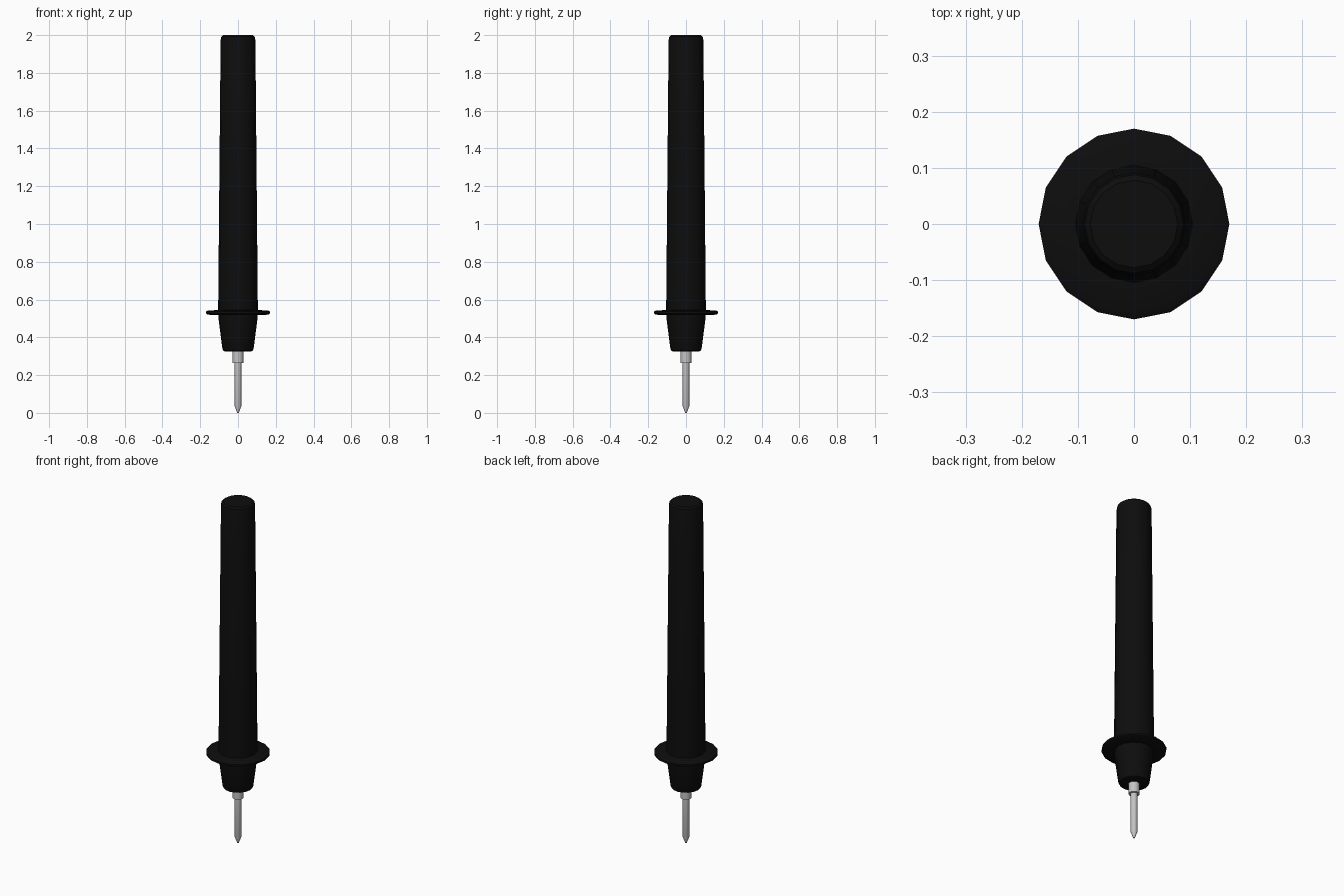
import bpy, bmesh
from math import cos, sin, pi, radians

cube = bpy.data.objects.get("Cube")
if cube:
    bpy.data.objects.remove(cube, do_unlink=True)


def make_material(name, colour):
    mat = bpy.data.materials.new(name)
    mat.use_nodes = True
    mat.diffuse_color = colour
    mat.node_tree.nodes["Principled BSDF"].inputs["Base Color"].default_value = colour
    return mat


def lathe(name, profile, mat, sides=16):
    """Revolve (radius, height) points, bottom to top, about the z axis."""
    bm = bmesh.new()
    rings = []
    for r, z in profile:
        if r == 0:
            rings.append([bm.verts.new((0, 0, z))] * sides)
        else:
            rings.append([bm.verts.new((r * cos(2 * pi * i / sides),
                                        r * sin(2 * pi * i / sides), z))
                          for i in range(sides)])
    for low, high in zip(rings, rings[1:]):
        for i in range(sides):
            j = (i + 1) % sides
            corners = dict.fromkeys((low[i], low[j], high[j], high[i]))
            bm.faces.new(list(corners))
    # Close open ends
    if profile[0][0] > 0:
        bm.faces.new(rings[0][::-1])
    if profile[-1][0] > 0:
        bm.faces.new(rings[-1])
    bmesh.ops.recalc_face_normals(bm, faces=bm.faces[:])
    mesh = bpy.data.meshes.new(name)
    bm.to_mesh(mesh)
    bm.free()
    mesh.materials.append(mat)
    obj = bpy.data.objects.new(name, mesh)
    bpy.context.collection.objects.link(obj)
    bpy.ops.object.select_all(action='DESELECT')
    obj.select_set(True)
    bpy.context.view_layer.objects.active = obj
    bpy.ops.object.shade_smooth_by_angle(angle=radians(35))
    return obj


black = make_material("black plastic", (0.004, 0.004, 0.004, 1))
metal = make_material("grey metal", (0.55, 0.55, 0.55, 1))

# Long tapering grip with rounded top and nose
lathe("handle", [(0.068, 0.325), (0.078, 0.329), (0.083, 0.342),
                 (0.104, 0.505), (0.105, 0.55), (0.092, 1.975),
                 (0.088, 1.992), (0.078, 2.0)], black)

# Thin finger guard disc
lathe("finger_guard", [(0.09, 0.517), (0.16, 0.52), (0.17, 0.526),
                       (0.17, 0.536), (0.16, 0.542), (0.09, 0.545)], black)

# Metal collar and pointed needle
lathe("collar", [(0.029, 0.265), (0.029, 0.34)], metal)
lathe("needle", [(0, 0.005), (0.004, 0.0), (0.018, 0.037), (0.018, 0.28)][1:], metal)
